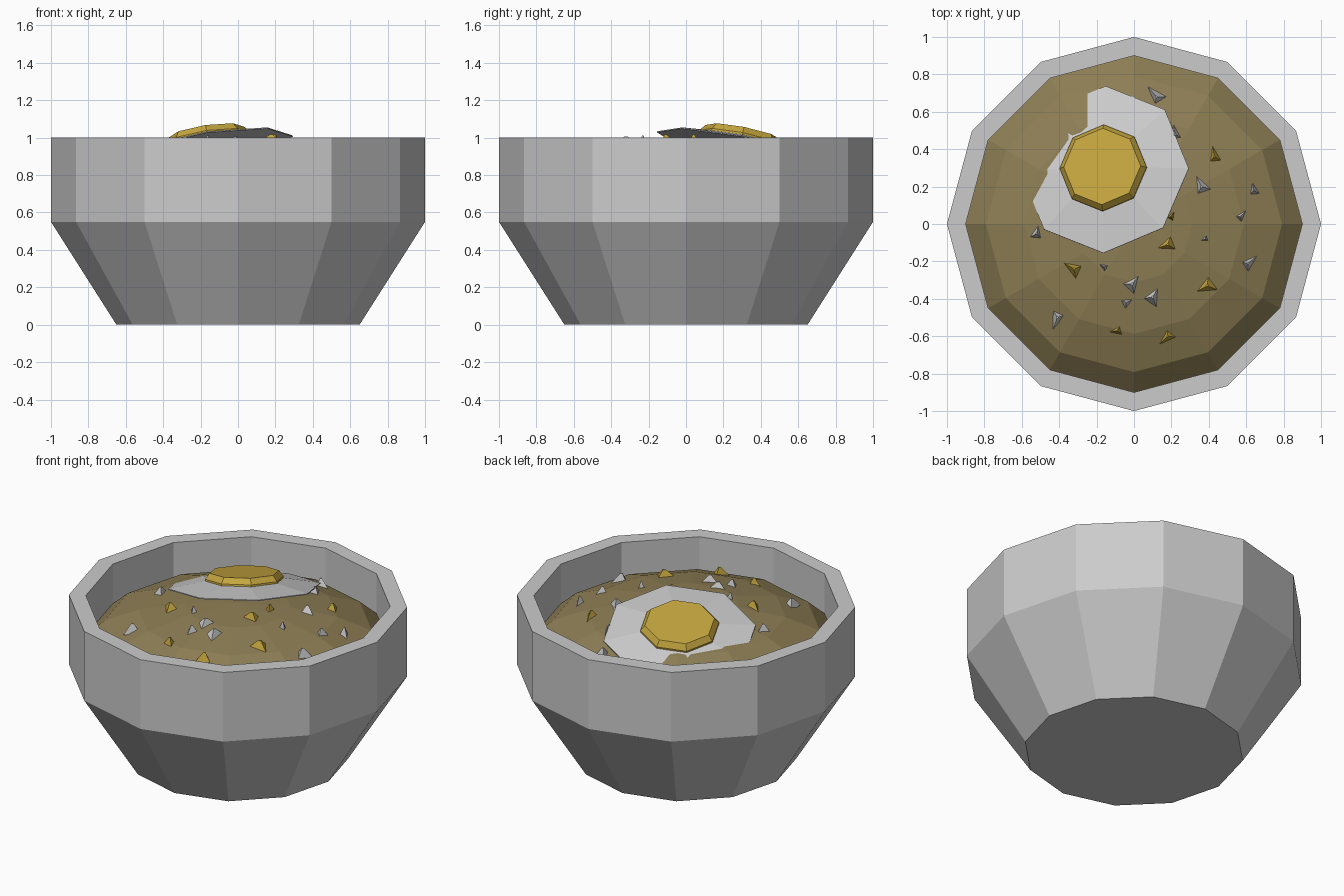
import bpy, bmesh, math
from mathutils import Matrix, Vector

if "Cube" in bpy.data.objects:
    bpy.data.objects.remove(bpy.data.objects["Cube"])


def material(name, rgb):
    m = bpy.data.materials.new(name)
    m.diffuse_color = (*rgb, 1)
    m.use_nodes = True
    m.node_tree.nodes["Principled BSDF"].inputs["Base Color"].default_value = m.diffuse_color
    return m


BROTH = material("broth_brown", (0.27, 0.21, 0.09))
YELLOW = material("yellow", (0.56, 0.38, 0.05))


def lathe(name, profile, sides, mat=None, matrix=Matrix()):
    """Closed solid from (radius, z) rings, capped at both ends."""
    bm = bmesh.new()
    rings = [[bm.verts.new((r * math.cos(math.tau * i / sides),
                            r * math.sin(math.tau * i / sides), z))
              for i in range(sides)] for r, z in profile]
    for a, b in zip(rings, rings[1:]):
        for i in range(sides):
            j = (i + 1) % sides
            bm.faces.new((a[i], a[j], b[j], b[i]))
    bm.faces.new(rings[0][::-1])
    bm.faces.new(rings[-1])
    bmesh.ops.recalc_face_normals(bm, faces=bm.faces)
    me = bpy.data.meshes.new(name)
    bm.to_mesh(me)
    bm.free()
    ob = bpy.data.objects.new(name, me)
    ob.matrix_world = matrix
    bpy.context.collection.objects.link(ob)
    if mat:
        me.materials.append(mat)
    return ob


# Bowl with a thick rim
lathe("bowl", [(0.65, 0), (1, 0.55), (1, 1), (0.9, 1), (0.9, 0.55), (0.58, 0.08)], 12)

# Domed broth: flattened sphere
R, H, ZC = 0.914, 0.30, 0.69
bpy.ops.mesh.primitive_uv_sphere_add(segments=12, ring_count=9, radius=1, location=(0, 0, ZC))
broth = bpy.context.object
broth.name = "broth"
broth.scale = (R, R, H)
broth.data.materials.append(BROTH)


def dome_z(x, y):
    return ZC + H * math.sqrt(max(0, 1 - (x * x + y * y) / R ** 2))


# Fried egg, leaning outward on the dome
normal = Vector((-0.15, 0.2, 1)).normalized()
tilt = Vector((0, 0, 1)).rotation_difference(normal).to_matrix().to_4x4()
egg = Matrix.Translation((-0.157, 0.29, 0.94)) @ tilt
lathe("egg_white", [(0.455, 0), (0.455, 0.006), (0.2, 0.05)], 8, matrix=egg)
lathe("egg_yolk", [(0.235, 0.02), (0.235, 0.055), (0.208, 0.09)], 8, YELLOW, egg)

# Chopped toppings: x, y, length, direction in degrees
PALE = [(.12, .68, .07, 130), (.22, .48, .06, 100), (.36, .20, .08, 115), (.64, .18, .045, 100),
        (.57, .04, .05, 50), (.38, -.08, .03, 200), (.61, -.21, .06, 40), (-.52, -.05, .06, 80),
        (-.16, -.23, .04, 150), (-.01, -.32, .085, 50), (-.04, -.42, .05, 30),
        (.10, -.39, .08, 60), (-.41, -.50, .065, 250)]
GOLD = [(.43, .36, .065, 100), (.18, -.11, .08, 200), (-.32, -.24, .08, 150),
        (.39, -.33, .085, 210), (-.09, -.57, .05, 190), (.18, -.60, .06, 225), (.2, .04, .04, 60)]


def toppings(name, items, mat=None):
    for n, (x, y, s, deg) in enumerate(items):
        place = (Matrix.Translation((x, y, dome_z(x, y) - 0.01))
                 @ Matrix.Rotation(math.radians(deg), 4, 'Z')
                 @ Matrix.Diagonal((1, 0.7, 1, 1)))
        lathe(f"{name}_{n + 1}", [(s, -0.015), (s * 0.15, 0.045)], 3, mat, place)


toppings("pale_piece", PALE)
toppings("golden_piece", GOLD, YELLOW)
